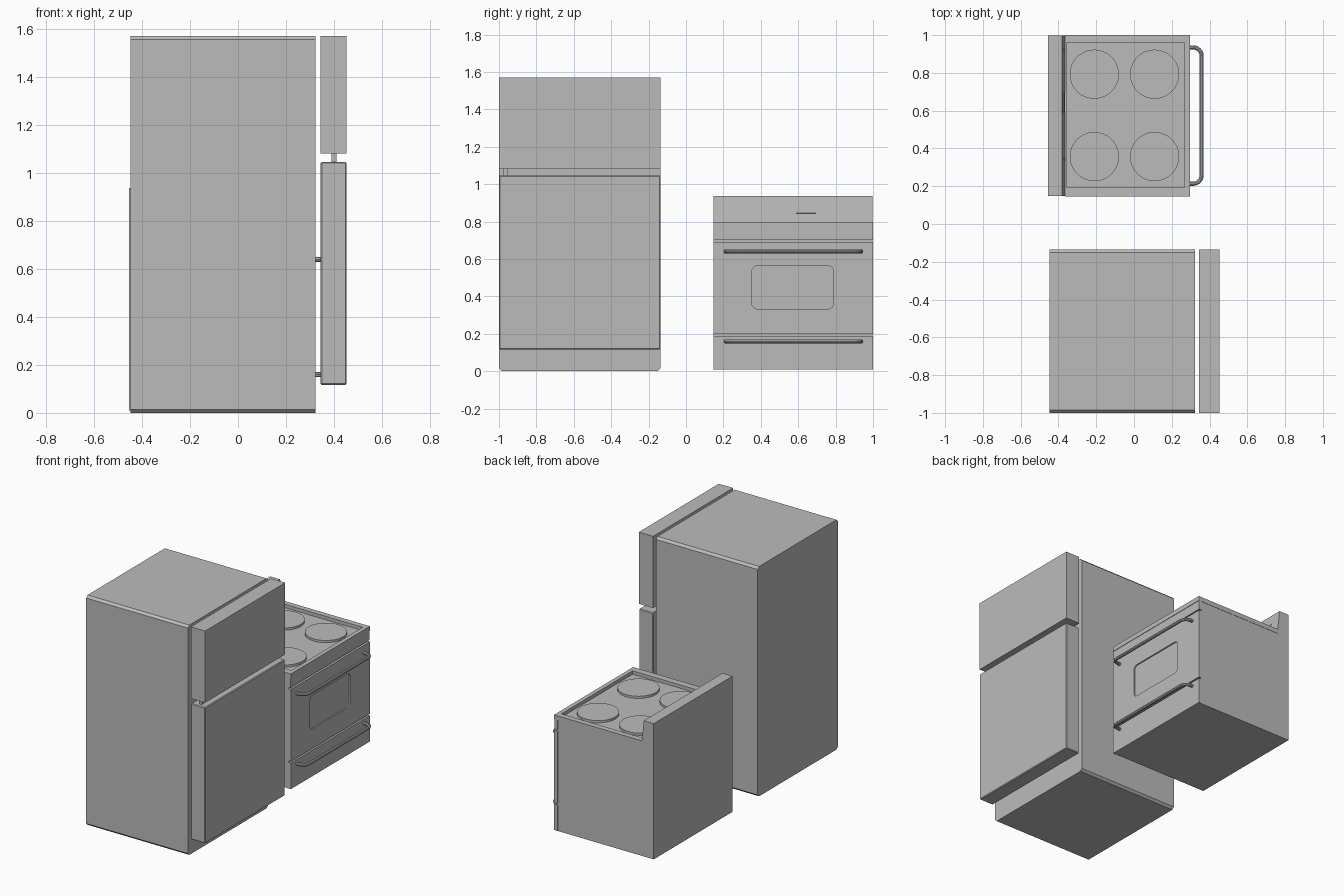
import bpy, bmesh, math
from mathutils import Matrix, Vector

cube = bpy.data.objects.get("Cube")
if cube:
    bpy.data.objects.remove(cube, do_unlink=True)

GREY = (0.5, 0.5, 0.5, 1)
mat = bpy.data.materials.new("appliance grey")
mat.use_nodes = True
mat.diffuse_color = GREY
mat.node_tree.nodes["Principled BSDF"].inputs["Base Color"].default_value = GREY


def finish(name, bm):
    bmesh.ops.recalc_face_normals(bm, faces=bm.faces)
    me = bpy.data.meshes.new(name)
    bm.to_mesh(me)
    bm.free()
    me.materials.append(mat)
    ob = bpy.data.objects.new(name, me)
    bpy.context.collection.objects.link(ob)
    return ob


def box(name, x, y, z, bevel=0, axis=None, segments=1):
    """Box from ranges; bevels every edge, or only those along one axis."""
    bm = bmesh.new()
    bmesh.ops.create_cube(bm, size=1)
    for v in bm.verts:
        v.co = Vector([(r[0] + r[1]) / 2 + c * (r[1] - r[0]) for r, c in zip((x, y, z), v.co)])
    if bevel:
        edges = [e for e in bm.edges if axis is None or
                 abs((e.verts[0].co - e.verts[1].co).normalized()[axis]) > 0.9]
        bmesh.ops.bevel(bm, geom=edges, offset=bevel, segments=segments,
                        profile=0.5, affect='EDGES')
    return finish(name, bm)


def disc(name, centre, radius, depth, turn=None):
    bm = bmesh.new()
    m = Matrix.Translation(centre) @ (turn or Matrix())
    bmesh.ops.create_cone(bm, cap_ends=True, segments=48, radius1=radius,
                          radius2=radius, depth=depth, matrix=m)
    return finish(name, bm)


def extrude_profile(name, points, y0, y1):
    bm = bmesh.new()
    face = bm.faces.new([bm.verts.new((x, y0, z)) for x, z in points])
    new = bmesh.ops.extrude_face_region(bm, geom=[face])["geom"]
    bmesh.ops.translate(bm, vec=(0, y1 - y0, 0),
                        verts=[g for g in new if isinstance(g, bmesh.types.BMVert)])
    return finish(name, bm)


def select(ob):
    bpy.ops.object.select_all(action='DESELECT')
    ob.select_set(True)
    bpy.context.view_layer.objects.active = ob


def cut(ob, cutter):
    mod = ob.modifiers.new("recess", 'BOOLEAN')
    mod.object, mod.operation, mod.solver = cutter, 'DIFFERENCE', 'EXACT'
    select(ob)
    bpy.ops.object.modifier_apply(modifier=mod.name)
    bpy.data.objects.remove(cutter, do_unlink=True)


def smooth(ob):
    select(ob)
    bpy.ops.object.shade_smooth_by_angle(angle=math.radians(35))


# Refrigerator: cabinet with chamfered long edges, two doors, hinge pin
FY = (-1, -0.136)
box("fridge_cabinet", (-0.447, 0.322), FY, (0, 1.57), 0.015, axis=0)
box("freezer_door", (0.344, 0.452), FY, (1.08, 1.57))
box("fridge_door", (0.344, 0.452), FY, (0.117, 1.046), 0.005)
box("door_hinge", (0.39, 0.41), (-0.975, -0.953), (1.04, 1.085))

# Stove: body with raised, slightly sloped back panel
Y0, Y1 = 0.146, 1.0
extrude_profile("stove_body", [(-0.455, 0.01), (0.28, 0.01), (0.28, 0.77), (-0.365, 0.77),
                               (-0.365, 0.797), (-0.38, 0.937), (-0.455, 0.937)], Y0 + 0.002, Y1 - 0.002)

# Cooktop tray with sunken centre
top = box("cooktop", (-0.366, 0.297), (Y0, Y1), (0.765, 0.797))
cut(top, box("tray_cutter", (-0.355, 0.268), (0.193, 0.962), (0.774, 0.85)))
for i, x in enumerate((-0.21, 0.109)):
    for j, y in enumerate((0.357, 0.793)):
        smooth(disc(f"burner_{i}{j}", (x, y, 0.78), 0.13, 0.018))

# Front panels: upper strip, oven door with window recess, drawer
box("upper_strip", (0.27, 0.294), (Y0, Y1), (0.702, 0.765))
door = box("oven_door", (0.27, 0.297), (Y0, Y1), (0.199, 0.692))
cut(door, box("window_cutter", (0.288, 0.35), (0.352, 0.788), (0.333, 0.563), 0.03, axis=0, segments=6))
smooth(door)
box("drawer", (0.27, 0.297), (Y0, Y1), (0.01, 0.188))


# Bent tube handles
def handle(name, z):
    cu = bpy.data.curves.new(name, 'CURVE')
    cu.dimensions = '3D'
    cu.bevel_depth, cu.bevel_resolution = 0.011, 3
    r, x_in, x_out, ya, yb = 0.045, 0.29, 0.358, 0.213, 0.935
    path = [(x_in, ya)]
    for cy, start in ((ya + r, -90), (yb - r, 0)):
        for k in range(7):
            a = math.radians(start + 15 * k)
            path.append((x_out - r + r * math.cos(a), cy + r * math.sin(a)))
    path.append((x_in, yb))
    sp = cu.splines.new('POLY')
    sp.points.add(len(path) - 1)
    for p, (x, y) in zip(sp.points, path):
        p.co = (x, y, z, 1)
    cu.use_fill_caps = True
    cu.materials.append(mat)
    ob = bpy.data.objects.new(name, cu)
    bpy.context.collection.objects.link(ob)
    select(ob)
    bpy.ops.object.convert(target='MESH')
    smooth(bpy.context.view_layer.objects.active)


handle("oven_handle", 0.64)
handle("drawer_handle", 0.159)

# Back panel details: clock plate and two small indicator studs
tilt = math.atan2(0.015, 0.14)
clock = box("clock_plate", (-0.004, 0.004), (-0.053, 0.053), (-0.023, 0.023))
clock.location = (-0.3725, 0.642, 0.867)
clock.rotation_euler.y = -tilt
quarter = Matrix.Rotation(math.pi / 2 - tilt, 4, 'Y')
for side, y in (("right", 0.345), ("left", 0.922)):
    disc(f"indicator_{side}", (-0.3725, y, 0.867), 0.005, 0.008, quarter)
